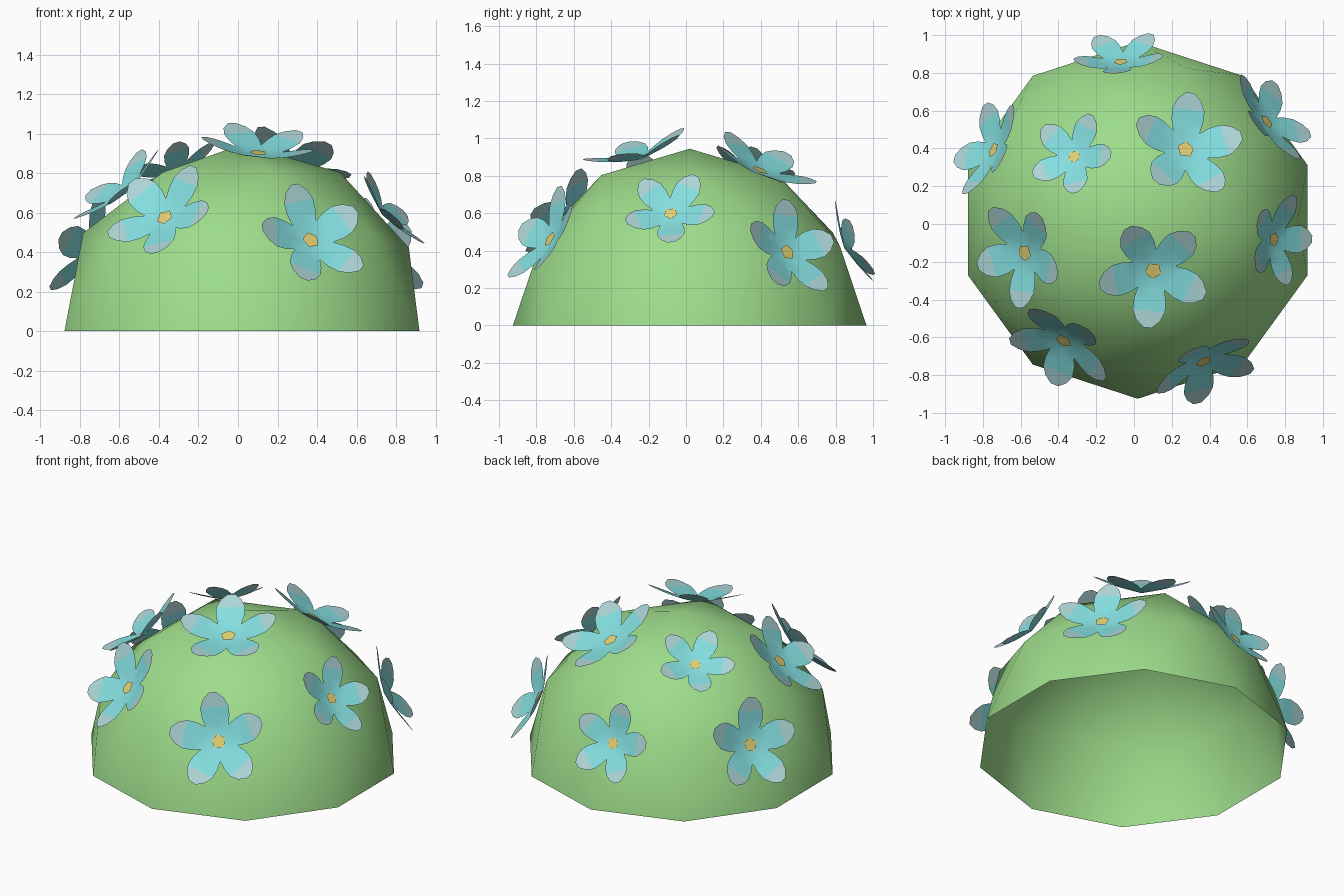
import bpy, bmesh, math
from mathutils import Vector, Matrix

if "Cube" in bpy.data.objects:
    bpy.data.objects.remove(bpy.data.objects["Cube"])


def material(name, rgb):
    m = bpy.data.materials.new(name)
    m.diffuse_color = (*rgb, 1)
    m.use_nodes = True
    m.node_tree.nodes["Principled BSDF"].inputs["Base Color"].default_value = m.diffuse_color
    return m


GREEN = material("leaf green", (0.34, 0.72, 0.26))
CYAN = material("petal cyan", (0.23, 0.73, 0.74))
TIP = material("petal tip grey", (0.42, 0.66, 0.67))
YELLOW = material("flower heart yellow", (0.77, 0.63, 0.17))

CENTRE = Vector((0.02, 0.02, 0))
RADIUS = 0.945


def finish(bm, name, mats, smooth=True):
    me = bpy.data.meshes.new(name)
    for f in bm.faces:
        f.smooth = smooth
    bm.to_mesh(me)
    bm.free()
    for m in mats:
        me.materials.append(m)
    ob = bpy.data.objects.new(name, me)
    bpy.context.collection.objects.link(ob)
    return ob


# Dome: upper half of an icosphere, open underneath
bm = bmesh.new()
bmesh.ops.create_icosphere(bm, subdivisions=2, radius=RADIUS)
bmesh.ops.delete(bm, geom=[v for v in bm.verts if v.co.z < -0.01], context='VERTS')
finish(bm, "dome", [GREEN]).location = CENTRE

# Petal outline: (distance along the petal, half width)
PETAL = [(0.32, 0.232), (0.50, 0.28), (0.69, 0.285), (0.85, 0.21), (0.97, 0.075)]


def rise(u):
    return 0.29 * u ** 1.15


def flower_mesh():
    bm = bmesh.new()
    for k in range(5):
        rot = Matrix.Rotation(k * math.tau / 5, 3, 'Z')
        hub = bm.verts.new((0, 0, 0))
        rows = []
        for u, w in PETAL:
            rows.append([bm.verts.new(rot @ Vector((u, s * w, rise(u)))) for s in (-1, 0, 1)])
        for i in (0, 1):
            bm.faces.new((hub, rows[0][i], rows[0][i + 1]))
            for j in range(len(rows) - 1):
                a, b = rows[j], rows[j + 1]
                f = bm.faces.new((a[i], b[i], b[i + 1], a[i + 1]))
                f.material_index = 1 if j >= 2 else 0
    bmesh.ops.remove_doubles(bm, verts=bm.verts, dist=0.01)
    # Yellow heart: small pentagon just above the hub
    ring = [bm.verts.new((0.15 * math.cos(k * math.tau / 5), 0.15 * math.sin(k * math.tau / 5), 0.06))
            for k in range(5)]
    bm.faces.new(ring).material_index = 2
    return bm


# Flowers: outward direction, direction of one petal, petal length
FLOWERS = [
    ((0.08, -0.26, 0.88), (-0.03, -0.30, 0.00), 0.305),
    ((0.25, 0.37, 0.82), (0.03, 0.30, -0.04), 0.31),
    ((0.34, -0.73, 0.45), (-0.07, 0.03, 0.28), 0.30),
    ((-0.38, -0.62, 0.56), (-0.29, -0.03, -0.06), 0.30),
    ((0.71, -0.10, 0.59), (0.19, 0.00, -0.14), 0.255),
    ((0.68, 0.52, 0.39), (-0.04, 0.01, 0.28), 0.29),
    ((-0.34, 0.34, 0.82), (-0.17, 0.16, -0.05), 0.24),
    ((-0.59, -0.17, 0.70), (-0.04, -0.30, 0.00), 0.295),
    ((-0.76, 0.37, 0.41), (0.29, -0.29, 0.81), 0.29),
    ((-0.09, 0.84, 0.42), (-0.49, 0.35, -0.80), 0.255),
]

for i, (out, tip, size) in enumerate(FLOWERS):
    n = Vector(out).normalized()
    t = Vector(tip)
    t = (t - n * t.dot(n)).normalized()
    basis = Matrix((t, n.cross(t), n)).transposed().to_4x4()
    bm = flower_mesh()
    ob = finish(bm, f"flower_{i + 1}", [CYAN, TIP, YELLOW])
    ob.matrix_world = Matrix.Translation(CENTRE + n * 0.928) @ basis @ Matrix.Scale(size, 4)
